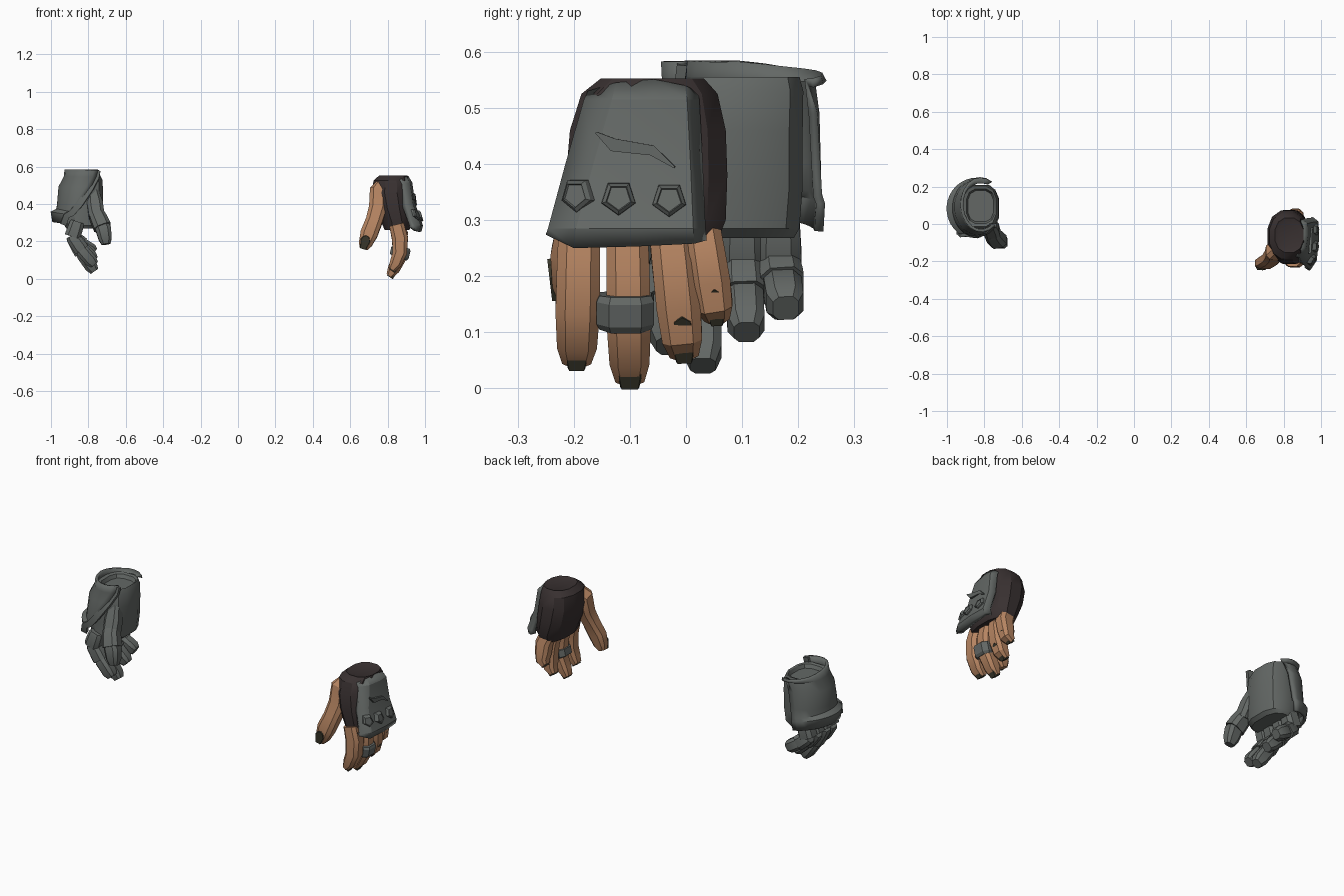
import bpy, bmesh
from math import sin, cos, pi, radians, copysign
from mathutils import Vector

cube = bpy.data.objects.get("Cube")
if cube:
    bpy.data.objects.remove(cube)


def material(name, rgb):
    m = bpy.data.materials.new(name)
    m.use_nodes = True
    m.diffuse_color = (*rgb, 1)
    m.node_tree.nodes["Principled BSDF"].inputs["Base Color"].default_value = (*rgb, 1)
    return m


STEEL = material("dark steel", (0.125, 0.137, 0.13))
SKIN = material("tan skin", (0.47, 0.235, 0.122))
LEATHER = material("dark leather", (0.04, 0.03, 0.03))
NAIL = material("olive nail", (0.043, 0.04, 0.025))


def loft(name, rings, mat, closed=True, smooth=30):
    """Skin consecutive rings of points into one mesh."""
    bm = bmesh.new()
    vs = [[bm.verts.new(p) for p in r] for r in rings]
    n = len(rings[0])
    for a, b in zip(vs, vs[1:]):
        for i in range(n if closed else n - 1):
            j = (i + 1) % n
            bm.faces.new((a[i], a[j], b[j], b[i]))
    if closed:
        bm.faces.new(vs[0][::-1])
        bm.faces.new(vs[-1])
    bmesh.ops.recalc_face_normals(bm, faces=bm.faces)
    me = bpy.data.meshes.new(name)
    bm.to_mesh(me)
    bm.free()
    me.materials.append(mat)
    ob = bpy.data.objects.new(name, me)
    bpy.context.collection.objects.link(ob)
    bpy.ops.object.select_all(action="DESELECT")
    bpy.context.view_layer.objects.active = ob
    ob.select_set(True)
    bpy.ops.object.shade_smooth_by_angle(angle=radians(smooth))
    return ob


def outline(sides, power):
    """Unit rounded-box outline; a lower power is boxier."""
    angles = [2 * pi * (i + 0.5) / sides for i in range(sides)]
    return [(copysign(abs(cos(a)) ** power, cos(a)), copysign(abs(sin(a)) ** power, sin(a))) for a in angles]


def body(name, rows, mat, power):
    """Upright rounded body; rows are (z, centre x, centre y, radius x, radius y)."""
    return loft(name, [[(cx + rx * u, cy + ry * v, z) for u, v in outline(12, power)]
                       for z, cx, cy, rx, ry in rows], mat)


def frame(a, b, side):
    t = (Vector(b) - Vector(a)).normalized()
    s = (Vector(side) - t * t.dot(Vector(side))).normalized()
    return t, s, t.cross(s)


def tube(name, pts, mat, side=(0, 1, 0), sides=8):
    """Boxy limb; points are (x, y, z, half width, half thickness)."""
    rings = []
    for i, p in enumerate(pts):
        lo, hi = pts[max(i - 1, 0)], pts[min(i + 1, len(pts) - 1)]
        t, s, n = frame(lo[:3], hi[:3], side)
        rings.append([Vector(p[:3]) + s * p[3] * u * 1.04 + n * p[4] * v * 1.04
                      for u, v in outline(sides, 0.65)])
    return loft(name, rings, mat)


def nail(name, a, b, width, side=(0, 1, 0)):
    """Faceted claw-like nail lying along a-b on the outer side of a finger."""
    t, s, n = frame(a, b, side)
    length = (Vector(b) - Vector(a)).length
    shape = ((-0.6, 0.05), (0, -0.05), (0.6, 0.05), (1, 0.35), (0.55, 1), (-0.55, 1), (-1, 0.35))

    def ring(h, k):
        return [Vector(a) + s * u * width * k + t * v * length + n * h for u, v in shape]
    return loft(name, [ring(-0.03, 1), ring(0, 1), ring(0.007, 0.85)], NAIL)


# ---- Bare-fingered leather glove on the left hand ----
body("leather_glove", [(0.262, 0.85, -0.075, 0.068, 0.135), (0.30, 0.85, -0.07, 0.085, 0.145),
                       (0.38, 0.83, -0.07, 0.102, 0.148), (0.46, 0.817, -0.068, 0.106, 0.143),
                       (0.525, 0.818, -0.065, 0.096, 0.125), (0.552, 0.83, -0.06, 0.078, 0.095),
                       (0.545, 0.83, -0.06, 0.06, 0.075)], LEATHER, 0.85)

# Fingers: name, root y, tip y, tip z, tip x, nail size
FINGERS = [("index", -0.19, -0.195, 0.045, 0.82, 1), ("middle", -0.105, -0.10, 0.012, 0.81, 1.1),
           ("third", -0.03, -0.003, 0.058, 0.83, 0.95), ("little", 0.026, 0.055, 0.125, 0.84, 0.75)]
for label, y0, y1, z, x, size in FINGERS:
    def along(f):
        return y0 + (y1 - y0) * f, 0.29 + (z - 0.29) * f
    (ya, za), (yb, zb), (yc, zc) = along(0.3), along(0.62), along(0.86)
    slim = 0.9 if label == "little" else 1
    tube(label + "_finger", [(0.848, y0, 0.29, 0.037 * slim, 0.04), (0.866, ya, za, 0.039 * slim, 0.043),
                             (0.865, yb, zb, 0.04 * slim, 0.039), (x + 0.022, yc, zc, 0.036 * slim, 0.033),
                             (x, y1, z + 0.004, 0.026 * slim, 0.018)], SKIN)
    nail(label + "_nail", (x + 0.022 + 0.044 * size, yc, z - 0.01 + 0.082 * size),
         (x + 0.012, y1, z - 0.01), 0.028 * size)

tube("left_thumb", [(0.775, -0.125, 0.50, 0.035, 0.04), (0.752, -0.145, 0.47, 0.048, 0.048),
                    (0.748, -0.165, 0.38, 0.048, 0.042), (0.728, -0.19, 0.31, 0.045, 0.036),
                    (0.70, -0.207, 0.24, 0.047, 0.034), (0.68, -0.21, 0.185, 0.036, 0.028),
                    (0.67, -0.21, 0.16, 0.022, 0.018)], SKIN, side=(1, 0, 0))
nail("thumb_nail", (0.688, -0.24, 0.228), (0.668, -0.232, 0.16), 0.028, side=(1, 0, 0))

# Angular band around the middle finger
tube("finger_ring", [(0.872, -0.108, 0.168, 0.047, 0.046), (0.871, -0.108, 0.16, 0.052, 0.053),
                     (0.862, -0.108, 0.122, 0.052, 0.053), (0.859, -0.108, 0.114, 0.047, 0.046)], STEEL)


# Curved plate over the back of the glove
def plate_x(z):
    return 0.928 + 0.02 * (0.54 - z) / 0.14 if z > 0.4 else 0.948 + 0.05 * (0.4 - z) / 0.14


rows = []
for z, ya, yb in ((0.54, -0.175, 0.02), (0.515, -0.182, 0.024), (0.40, -0.215, 0.03),
                  (0.285, -0.246, 0.035), (0.258, -0.25, 0.037)):
    top, low = (z > 0.53), (z < 0.27)
    f = plate_x(z) - 0.018 * (top or low)
    rows.append([(f - 0.045, ya, z - 0.01 * top + 0.016 * low),
                 (f - 0.012, ya + 0.05, z + 0.005 * top - 0.008 * low),
                 (f, (ya + yb) / 2 + 0.02, z + 0.011 * top - 0.005 * low),
                 (f - 0.002, yb - 0.022, z), (f - 0.03, yb, z - 0.01 * top + 0.006 * low)])
plate = loft("hand_plate", rows, STEEL, closed=False, smooth=16)
mod = plate.modifiers.new("Thickness", "SOLIDIFY")
mod.thickness, mod.offset = 0.032, -1

# Five-sided studs, raised rim with a shallow centre
for i, (y, z, dx, turn) in enumerate(((-0.193, 0.345, -0.018, 0.5), (-0.12, 0.34, 0, 0), (-0.03, 0.337, 0, 0))):
    rings = []
    for r, h in ((0.034, -0.025), (0.031, 0.006), (0.024, 0.013), (0.022, 0.009)):
        ring = []
        for k in range(5):
            a = 2 * pi * k / 5 - pi / 2
            u = r * cos(a)
            ring.append((plate_x(z) + dx + h * cos(turn) + u * sin(turn) - 0.3 * r * sin(a),
                         y + u * cos(turn) - h * sin(turn), z + r * sin(a)))
        rings.append(ring)
    loft("plate_stud_%d" % (i + 1), rings, STEEL)

# Raised scar across the plate
tube("plate_scar", [(plate_x(z), y, z, w, 0.008) for y, z, w in
                    ((-0.16, 0.456, 0.002), (-0.13, 0.434, 0.014), (-0.06, 0.424, 0.011),
                     (-0.02, 0.394, 0.002))], STEEL, side=(0, 0, 1), sides=4)

# ---- Steel gauntlet on the right hand ----
body("gauntlet_palm", [(0.268, -0.835, 0.08, 0.085, 0.115), (0.285, -0.83, 0.08, 0.10, 0.125),
                       (0.36, -0.833, 0.085, 0.112, 0.126), (0.46, -0.83, 0.085, 0.112, 0.126),
                       (0.53, -0.825, 0.09, 0.102, 0.122), (0.555, -0.825, 0.095, 0.09, 0.11),
                       (0.55, -0.82, 0.095, 0.078, 0.094), (0.53, -0.82, 0.095, 0.07, 0.085)], STEEL, 0.7)


def arc_point(z, cx, cy, rx, ry, deg):
    a = radians(deg)
    return Vector((cx - rx * cos(a), cy - ry * sin(a), z))


# Outer shell wrapping the back of the hand: z, centre, radii, front and rear sweep in degrees
SHELL = [(0.583, -0.815, 0.105, 0.105, 0.142, 130, 122), (0.545, -0.82, 0.095, 0.105, 0.13, 128, 112),
         (0.49, -0.835, 0.09, 0.118, 0.14, 116, 103), (0.40, -0.84, 0.085, 0.12, 0.148, 88, 98),
         (0.345, -0.84, 0.085, 0.125, 0.15, 68, 94), (0.33, -0.84, 0.082, 0.155, 0.158, 62, 92),
         (0.28, -0.84, 0.082, 0.145, 0.155, 52, 90)]
N = 14
shell = []
for i, (z, cx, cy, rx, ry, front, rear) in enumerate(SHELL):
    ring = []
    for k in range(N + 1):
        deg = -rear + (front + rear) * k / N
        drop = -0.035 * (abs(deg) / 110) if i == 0 and deg < 0 else 0
        lift = 0.025 * cos(radians(deg)) if i > 3 else 0
        ring.append(arc_point(z + drop + lift, cx, cy, rx, ry, deg))
    shell.append(ring)
guard = loft("gauntlet_shell", shell, STEEL, closed=False)
mod = guard.modifiers.new("Thickness", "SOLIDIFY")
mod.thickness, mod.offset = 0.016, 0

# Raised trim along the front edge of the shell
tube("shell_trim", [(*(ring[-1] + Vector((-0.004, -0.003, -0.004))), 0.02, 0.011) for ring in shell],
     STEEL, side=(1, 0, 0), sides=4)

# Segmented armoured fingers: name, y at root, y at tip, height of the tip
ARMOUR = [("index", -0.03, -0.03, 0.075), ("middle", 0.03, 0.03, 0.04),
          ("third", 0.10, 0.108, 0.10), ("little", 0.165, 0.178, 0.143)]
for label, y0, y1, z in ARMOUR:
    path = [Vector((-0.86, y0, 0.30)), Vector((-0.885, y0, 0.225)),
            Vector((-0.835, (y0 + y1) / 2, 0.12 + z * 0.45)), Vector((-0.767, y1, z))]
    for k, (a, b) in enumerate(zip(path, path[1:])):
        w = 0.038 - 0.002 * k
        tip = 0.68 if k == 2 else 1.08
        spans = ((-0.08, 0.85), (0.08, 1), (0.75, 1.08 if k < 2 else 0.98), (1.0, tip))
        tube("gauntlet_%s_segment_%d" % (label, k + 1),
             [(*a.lerp(b, f), w * s, w * s * 1.05) for f, s in spans], STEEL)

# Armoured thumb in three overlapping pieces
tube("gauntlet_thumb_base", [(-0.775, 0.01, 0.47, 0.03, 0.03), (-0.765, -0.02, 0.40, 0.043, 0.04),
                             (-0.755, -0.055, 0.33, 0.042, 0.04)], STEEL, side=(1, 0, 0))
tube("gauntlet_thumb_middle", [(-0.76, -0.05, 0.35, 0.04, 0.036), (-0.745, -0.07, 0.32, 0.045, 0.042),
                               (-0.725, -0.09, 0.275, 0.047, 0.044)], STEEL, side=(1, 0, 0))
tube("gauntlet_thumb_tip", [(-0.735, -0.085, 0.29, 0.038, 0.034), (-0.72, -0.092, 0.265, 0.042, 0.038),
                            (-0.71, -0.10, 0.215, 0.036, 0.032), (-0.705, -0.105, 0.185, 0.024, 0.02)],
     STEEL, side=(1, 0, 0))
